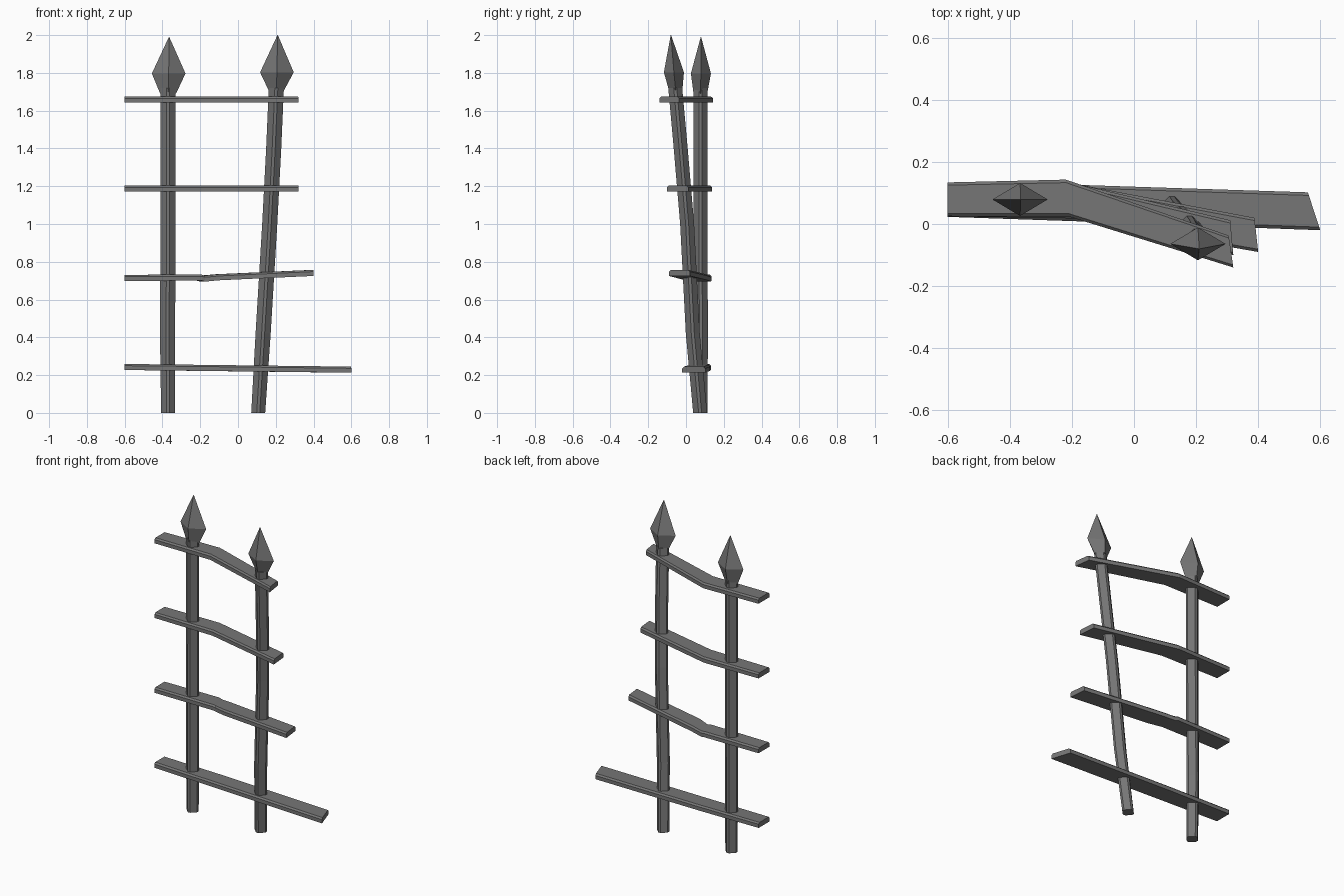
import bpy, bmesh

if "Cube" in bpy.data.objects:
    bpy.data.objects.remove(bpy.data.objects["Cube"])

# Dark iron
iron = bpy.data.materials.new("dark_iron")
iron.diffuse_color = (0.18, 0.18, 0.18, 1)
iron.use_nodes = True
iron.node_tree.nodes["Principled BSDF"].inputs["Base Color"].default_value = iron.diffuse_color


def loft(name, rings):
    """Skin a list of equal-length rings, capping both ends."""
    bm = bmesh.new()
    vr = [[bm.verts.new(p) for p in r] for r in rings]
    n = len(rings[0])
    for a, b in zip(vr, vr[1:]):
        for i in range(n):
            j = (i + 1) % n
            bm.faces.new((a[i], a[j], b[j], b[i]))
    bm.faces.new(vr[0])
    bm.faces.new(vr[-1])
    bmesh.ops.recalc_face_normals(bm, faces=bm.faces)
    me = bpy.data.meshes.new(name)
    bm.to_mesh(me)
    bm.free()
    me.materials.append(iron)
    ob = bpy.data.objects.new(name, me)
    bpy.context.collection.objects.link(ob)
    return ob


def diamond(x, y, z, rx, ry, c=0.0):
    """Diamond cross-section, corners chamfered by c when c > 0."""
    if c == 0:
        return [(x + rx, y, z), (x, y + ry, z), (x - rx, y, z), (x, y - ry, z)]
    pts = [(rx, -c), (rx, c), (c, ry), (-c, ry),
           (-rx, c), (-rx, -c), (-c, -ry), (c, -ry)]
    return [(x + u, y + v, z) for u, v in pts]


def rail(name, stations, t=0.032, c=0.009):
    """Flat bar; station = front x, front y, back x, back y, mid height."""
    rings = []
    for xf, yf, xb, yb, z in stations:
        def at(f, dz):
            return (xf + (xb - xf) * f, yf + (yb - yf) * f, z + dz)
        k = c / 0.11
        rings.append([at(0, -t / 2), at(1, -t / 2), at(1, t / 2 - c),
                      at(1 - k, t / 2), at(k, t / 2), at(0, t / 2 - c)])
    return loft(name, rings)


# Bent posts: path points x, y, z
posts = {
    "left_post": [(-0.37, 0.076, 0), (-0.373, 0.079, 0.4), (-0.37, 0.076, 1.1),
                  (-0.37, 0.076, 1.72)],
    "right_post": [(0.107, 0.075, 0), (0.133, 0.036, 0.42), (0.168, 0.006, 1.0),
                   (0.189, -0.028, 1.4), (0.203, -0.057, 1.72)],
}
for name, path in posts.items():
    loft(name, [diamond(x, y, z, 0.037 if z == 0 else 0.04, 0.037, 0.008)
                for x, y, z in path])

# Spear heads: neck, shoulder and tip
for name, neck, mid, tip in (
        ("left_spearhead", (-0.37, 0.076, 1.69), (-0.367, 0.079, 1.797), (-0.365, 0.079, 1.99)),
        ("right_spearhead", (0.203, -0.055, 1.71), (0.206, -0.064, 1.803), (0.21, -0.08, 2.0))):
    loft(name, [diamond(*neck, 0.042, 0.036), diamond(*mid, 0.089, 0.053),
                diamond(*tip, 0.001, 0.001)])

# Rails, bent forward where the fence was damaged
rail("top_rail", [(-0.6, 0.025, -0.6, 0.134, 1.658), (-0.21, 0.024, -0.22, 0.143, 1.658),
                  (0.32, -0.14, 0.305, -0.037, 1.658)])
rail("upper_rail", [(-0.6, 0.025, -0.6, 0.134, 1.187), (-0.19, 0.018, -0.22, 0.138, 1.187),
                    (0.32, -0.1, 0.31, 0.012, 1.187)])
rail("lower_rail", [(-0.6, 0.025, -0.6, 0.134, 0.715), (-0.19, 0.02, -0.22, 0.136, 0.716),
                    (-0.175, 0.024, -0.2, 0.132, 0.711), (-0.1, -0.003, -0.12, 0.116, 0.718),
                    (0.4, -0.09, 0.388, 0.02, 0.741)])
rail("bottom_rail", [(-0.6, 0.023, -0.6, 0.132, 0.243), (-0.16, 0.008, -0.18, 0.126, 0.238),
                     (0.6, -0.02, 0.56, 0.102, 0.229)])
